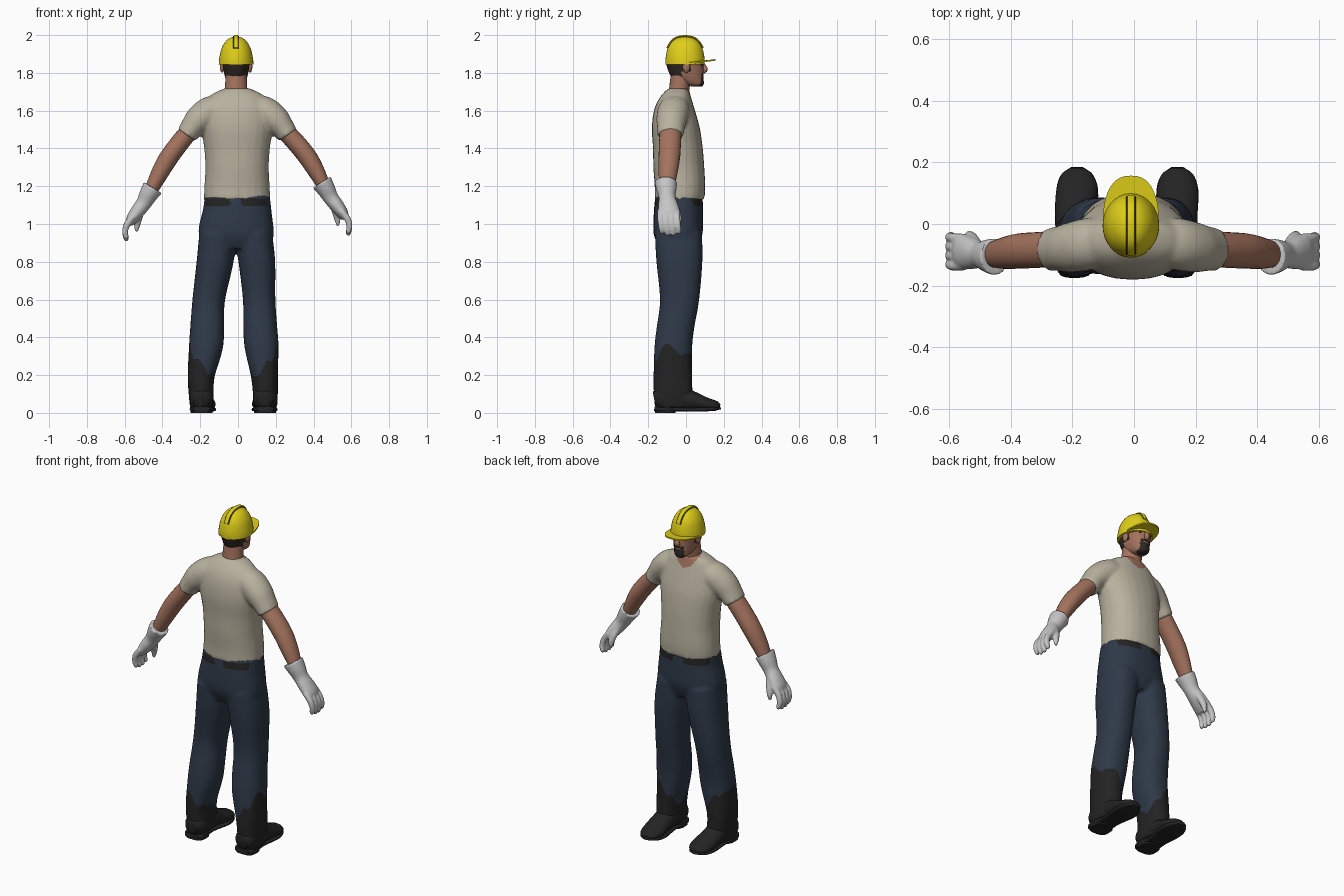
import bpy, bmesh, math
from mathutils import Vector

cube = bpy.data.objects.get("Cube")
if cube:
    bpy.data.objects.remove(cube, do_unlink=True)


def material(name, *rgb):
    m = bpy.data.materials.new(name)
    m.use_nodes = True
    m.diffuse_color = (*rgb, 1)
    bsdf = next(n for n in m.node_tree.nodes if n.type == 'BSDF_PRINCIPLED')
    bsdf.inputs["Base Color"].default_value = (*rgb, 1)
    return m


YELLOW = material("helmet yellow", .74, .62, .01)
OLIVE = material("groove olive", .10, .085, .005)
SKIN = material("skin", .37, .17, .11)
HAIR = material("dark hair", .028, .021, .018)
SHIRT = material("shirt beige", .48, .44, .345)
DENIM = material("trouser blue", .028, .041, .065)
BLACK = material("boot black", .017, .017, .017)
GLOVE = material("glove grey", .56, .56, .56)
Y, X = Vector((0, 1, 0)), Vector((1, 0, 0))


def tube(bm, stations, ref=Y, sides=24, power=2.0, sub=4):
    """Closed loft through (x, y, z, radius across, radius along ref)."""
    n = len(stations)
    rows = []
    for i in range(n - 1):
        a, b, c, d = (stations[min(max(k, 0), n - 1)] for k in (i - 1, i, i + 1, i + 2))
        for s in range(sub):
            t = s / sub
            rows.append([q + .5 * t * (r - p + t * (2*p - 5*q + 4*r - w + t * (3*(q - r) + w - p)))
                         for p, q, r, w in zip(a, b, c, d)])
    rows.append(list(stations[-1]))
    rings = []
    for i, row in enumerate(rows):
        tangent = Vector(rows[min(i + 1, len(rows) - 1)][:3]) - Vector(rows[max(i - 1, 0)][:3])
        across = ref.cross(tangent).normalized()
        ring = []
        for k in range(sides):
            ang = 2 * math.pi * k / sides
            co, si = math.cos(ang), math.sin(ang)
            u = math.copysign(abs(co) ** (2 / power), co) * row[3]
            v = math.copysign(abs(si) ** (2 / power), si) * row[4]
            ring.append(bm.verts.new(Vector(row[:3]) + across * u + ref * v))
        rings.append(ring)
    for lo, hi in zip(rings, rings[1:]):
        for k in range(sides):
            j = (k + 1) % sides
            bm.faces.new((lo[k], lo[j], hi[j], hi[k]))
    bm.faces.new(rings[0])
    bm.faces.new(rings[-1])


def ball(bm, centre, size):
    made = bmesh.ops.create_uvsphere(bm, u_segments=16, v_segments=10, radius=1)["verts"]
    bmesh.ops.scale(bm, vec=size, verts=made)
    bmesh.ops.translate(bm, vec=centre, verts=made)


def finish(bm, name, mats, voxel=0, rule=None, angle=50):
    """Make the object; optionally fuse its volumes, then colour by rule."""
    bmesh.ops.recalc_face_normals(bm, faces=bm.faces)
    me = bpy.data.meshes.new(name)
    bm.to_mesh(me)
    bm.free()
    ob = bpy.data.objects.new(name, me)
    bpy.context.scene.collection.objects.link(ob)
    if voxel:
        fuse = ob.modifiers.new("fuse", 'REMESH')
        fuse.mode, fuse.voxel_size = 'VOXEL', voxel
        relax = ob.modifiers.new("relax", 'SMOOTH')
        relax.factor, relax.iterations = .5, 4
        deps = bpy.context.evaluated_depsgraph_get()
        ob.data = bpy.data.meshes.new_from_object(ob.evaluated_get(deps))
        ob.modifiers.clear()
    me = ob.data
    me.materials.clear()
    for m in mats:
        me.materials.append(m)
    for p in me.polygons:
        p.use_smooth = True
        p.material_index = rule(p.center) if rule else 0
    me.set_sharp_from_angle(angle=math.radians(angle))
    return ob


# Trousers fused from hips and two legs; shafts of the boots by colour
bm = bmesh.new()
tube(bm, [(-.005, -.037, 1.15, .172, .125), (-.004, -.04, 1.07, .182, .13),
          (-.01, -.042, .95, .2, .13), (-.014, -.04, .87, .17, .1)], power=2.4)
legs = [(.95, -.105, .08, .1, -.04, .125), (.8, -.122, .1, .097, -.035, .122),
        (.6, -.155, .112, .086, -.034, .104), (.45, -.163, .118, .09, -.056, .1),
        (.35, -.17, .125, .09, -.067, .1), (.2, -.195, .14, .072, -.07, .102),
        (.1, -.195, .145, .066, -.068, .103), (.03, -.193, .143, .062, -.068, .098)]
for side in (1, 2):
    tube(bm, [(r[side], r[4], r[0], r[3], r[5]) for r in legs], power=2.3)


def trouser_colour(c):
    if c.z > 1.092:
        return 1 if c.z < 1.137 and .03 < abs(c.x + .01) < .16 else 0
    outward = (c.x - .135 if c.x > 0 else -.18 - c.x) / .08
    ragged = .02 * math.sin(50 * c.y) + .015 * math.sin(90 * c.x + 35 * c.y)
    return 1 if c.z < .26 + .09 * outward + ragged else 0


finish(bm, "trousers", [DENIM, BLACK], .01, trouser_colour)

# Boots: foot, sole and heel
for name, cx, lean in (("right_boot", -.193, .008), ("left_boot", .143, -.002)):
    bm = bmesh.new()
    tube(bm, [(cx, -.168, .07, .04, .04), (cx, -.13, .075, .065, .062), (cx, -.03, .075, .065, .062),
              (cx, .04, .062, .05, .064), (cx + lean, .11, .045, .035, .067),
              (cx + lean, .16, .037, .026, .052), (cx + lean, .18, .034, .012, .025)], ref=X)
    tube(bm, [(cx, -.168, .022, .012, .045), (cx, -.13, .02, .012, .063), (cx, -.03, .018, .01, .055),
              (cx + lean, .09, .018, .011, .069), (cx + lean, .155, .023, .01, .055),
              (cx + lean, .184, .027, .008, .02)], ref=X, power=4)
    tube(bm, [(cx, -.11, 0, .058, .055), (cx, -.11, .03, .06, .057)], sub=1, power=3)
    finish(bm, name, [BLACK])

# Shirt: torso and sleeves fused, with the open neckline in skin
bm = bmesh.new()
torso = [(1.13, .176, -.034, .132), (1.2, .173, -.032, .134), (1.3, .168, -.038, .135),
         (1.4, .174, -.043, .132), (1.5, .188, -.053, .128), (1.58, .185, -.06, .114),
         (1.64, .17, -.06, .096), (1.685, .135, -.052, .075), (1.718, .068, -.04, .055)]
tube(bm, [(-.005, cy, z, rx, ry) for z, rx, cy, ry in torso], power=2.2)
for s in (-1, 1):
    tube(bm, [(s * x - .004, y, z, a, b) for x, y, z, a, b in
              [(.07, -.06, 1.625, .06, .07), (.14, -.065, 1.6, .078, .085),
               (.2, -.075, 1.555, .076, .082), (.24, -.08, 1.51, .063, .073),
               (.268, -.082, 1.47, .056, .07)]])
finish(bm, "shirt", [SHIRT, SKIN], .01,
       lambda c: 1 if c.y > -.03 and c.z > 1.648 + 12 * (c.x + .008) ** 2 else 0)

# Arms and gloves, mirrored; the right one hangs slightly lower
for s, name, drop in ((-1, "right", .03), (1, "left", 0)):
    def place(rows):
        return [(s * x - .004, y, z - drop * min(1, max(0, (x - .25) / .2)), a, b)
                for x, y, z, a, b in rows]
    bm = bmesh.new()
    tube(bm, place([(.21, -.078, 1.54, .045, .055), (.27, -.082, 1.475, .049, .058),
                    (.32, -.085, 1.42, .05, .058), (.372, -.088, 1.355, .05, .057),
                    (.415, -.094, 1.285, .045, .052), (.46, -.1, 1.2, .034, .04)]))
    finish(bm, name + "_arm", [SKIN])

    bm = bmesh.new()
    tube(bm, place([(.447, -.107, 1.222, .056, .06), (.47, -.104, 1.185, .049, .054),
                    (.495, -.1, 1.14, .041, .044), (.525, -.094, 1.1, .038, .053),
                    (.555, -.09, 1.06, .032, .058), (.572, -.09, 1.03, .02, .052)]))
    for i in range(4):
        y = -.136 + .03 * i
        tip = .955 - .018 * math.sin(math.pi * (i + .5) / 4)
        tube(bm, place([(.55, y, 1.07, .016, .016), (.582, y, 1.03, .018, .016),
                        (.594, y + .004, .99, .016, .015), (.588, y + .008, tip + .012, .014, .013),
                        (.584, y + .008, tip, .006, .006)]), sides=12)
    tube(bm, place([(.505, -.075, 1.12, .022, .022), (.52, -.05, 1.07, .021, .02),
                    (.53, -.038, 1.025, .017, .016), (.533, -.036, .99, .008, .008)]), sides=12)
    finish(bm, name + "_glove", [GLOVE], .006)

# Neck and head, with hair and goatee by colour
MID = -.01
bm = bmesh.new()
tube(bm, [(MID, -.045, 1.64, .066, .054), (MID, -.035, 1.72, .059, .054), (MID, -.025, 1.79, .056, .056)])
finish(bm, "neck", [SKIN])
bm = bmesh.new()
skull = [(1.727, .022, .06, .025), (1.742, .042, .04, .054), (1.775, .058, .01, .083),
         (1.82, .067, -.002, .095), (1.86, .071, -.006, .098), (1.92, .062, -.006, .085)]
tube(bm, [(MID, cy, z, rx, ry) for z, rx, cy, ry in skull], sides=48, sub=7, power=2.2)


def head_colour(c):
    x = abs(c.x - MID)
    hair = c.y < -.02 and c.z > 1.775 or c.y < .025 and c.z > 1.81
    beard = c.y > .04 and x < .034 and c.z < 1.798 and not (x < .016 and 1.778 < c.z < 1.788)
    return 1 if hair or beard else 0


finish(bm, "head", [SKIN, HAIR], rule=head_colour)
bm = bmesh.new()
tube(bm, [(MID, .084, 1.862, .008, .008), (MID, .094, 1.835, .012, .011),
          (MID, .1, 1.818, .015, .016), (MID, .09, 1.803, .01, .012)], ref=X, sides=14)
for s in (-1, 1):
    ball(bm, (MID + s * .074, .002, 1.832), (.012, .02, .031))
finish(bm, "nose_and_ears", [SKIN])
bm = bmesh.new()
for s in (-1, 1):
    ball(bm, (MID + s * .03, .081, 1.84), (.012, .006, .006))
finish(bm, "eyes", [HAIR])

# Hard hat: dome, peak, central ridge and its two grooves
bm = bmesh.new()
dome = [(1.845, .092, .104), (1.88, .089, .103), (1.93, .077, .092),
        (1.965, .057, .071), (1.985, .033, .043), (1.993, .004, .005)]
tube(bm, [(MID, -.005, z, rx, ry) for z, rx, ry in dome], sides=32)
peak = [bm.verts.new((MID + .09 * math.copysign(abs(math.cos(a)) ** .8, math.cos(a)),
                      .024 + .133 * math.sin(a),
                      1.847 + (.018 * max(0, math.sin(a)))))
        for a in (2 * math.pi * k / 40 for k in range(40))]
plate = bm.faces.new(peak)
rim = bmesh.ops.extrude_face_region(bm, geom=[plate])["geom"]
bmesh.ops.translate(bm, vec=(0, 0, .008), verts=[g for g in rim if isinstance(g, bmesh.types.BMVert)])
arc = [(sy * ry, z) for sy, rows in ((-1, dome[2:5]), (1, dome[4:1:-1])) for z, _, ry in rows]
arc.insert(3, (0, 1.992))
tube(bm, [(MID, y - .005, z, .008, .012) for y, z in arc], ref=X, power=4)
finish(bm, "hard_hat", [YELLOW], angle=35)
bm = bmesh.new()
for s in (-1, 1):
    tube(bm, [(MID + s * .0135, y - .005, z, .004, .0025) for y, z in arc], ref=X, sides=8)
finish(bm, "hat_grooves", [OLIVE])
